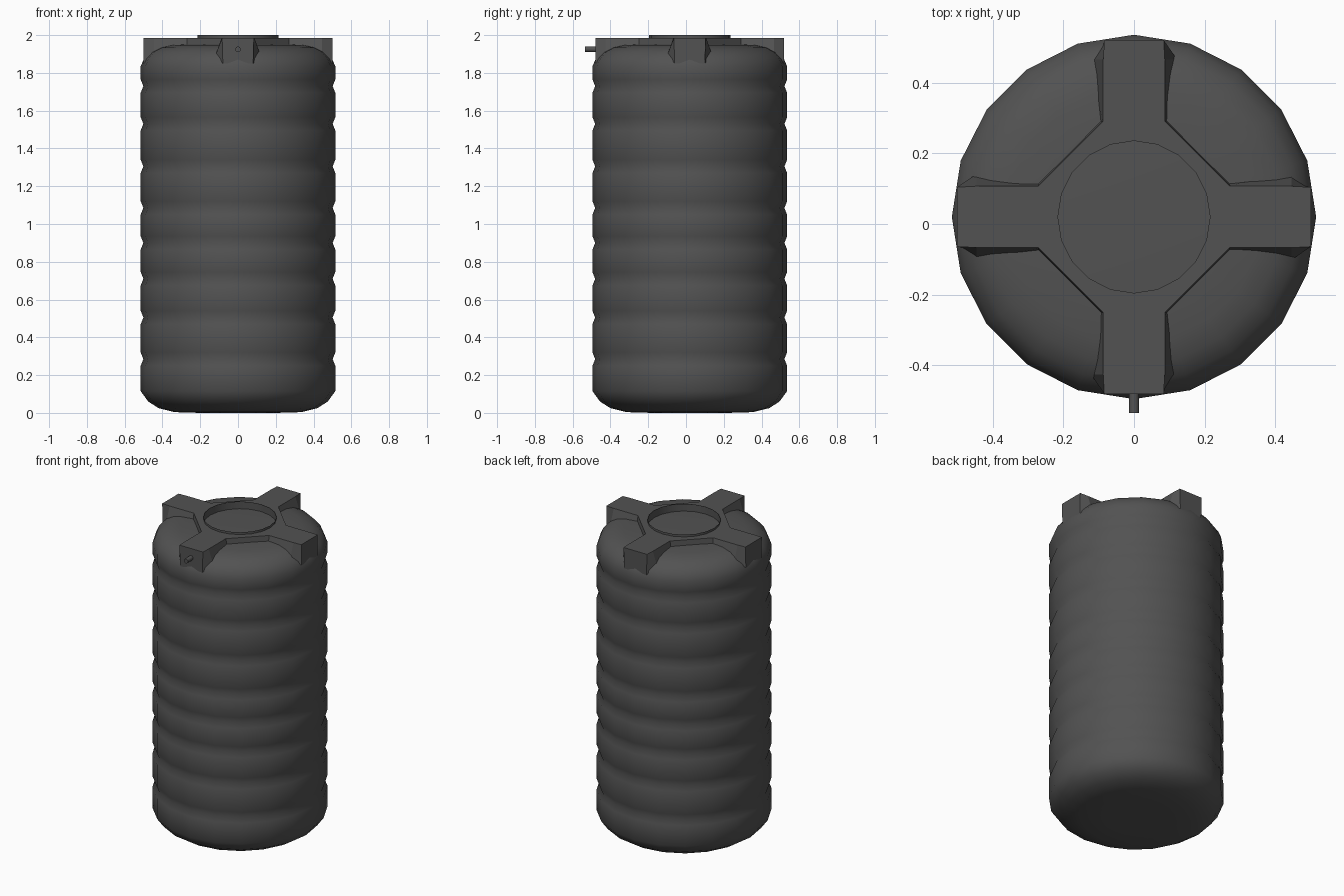
import bpy, bmesh, math

if "Cube" in bpy.data.objects:
    bpy.data.objects.remove(bpy.data.objects["Cube"])

CY = 0.02      # tank axis sits slightly behind the origin, the outlet sticks out in front
SIDES = 20

mat = bpy.data.materials.new("dark grey plastic")
mat.diffuse_color = (0.085, 0.085, 0.085, 1)
mat.use_nodes = True
mat.node_tree.nodes["Principled BSDF"].inputs["Base Color"].default_value = mat.diffuse_color


def finish(name, bm, angle):
    bmesh.ops.recalc_face_normals(bm, faces=bm.faces)
    me = bpy.data.meshes.new(name)
    bm.to_mesh(me)
    bm.free()
    ob = bpy.data.objects.new(name, me)
    bpy.context.collection.objects.link(ob)
    me.materials.append(mat)
    ob.location.y = CY
    bpy.ops.object.select_all(action='DESELECT')
    ob.select_set(True)
    bpy.context.view_layer.objects.active = ob
    bpy.ops.object.shade_smooth_by_angle(angle=math.radians(angle))
    return ob


def skin(bm, rings, closed=True):
    """Join successive rings of points with quads."""
    loops = [[bm.verts.new(p) for p in ring] for ring in rings]
    n = len(loops[0])
    for a, b in zip(loops, loops[1:]):
        for i in range(n if closed else n - 1):
            j = (i + 1) % n
            bm.faces.new((a[i], a[j], b[j], b[i]))
    return loops


def circle(r, z):
    return [(r * math.cos(2 * math.pi * i / SIDES),
             r * math.sin(2 * math.pi * i / SIDES), z) for i in range(SIDES)]


# ribbed tank body: rounded base, grooved wall, shallow domed top
profile = [(0.2, 0), (0.335, 0.004), (0.42, 0.025), (0.475, 0.06), (0.515, 0.115)]
for g in (0.285, 0.505, 0.71, 0.90, 1.085, 1.305, 1.53, 1.73):
    profile += [(0.515, g - 0.035), (0.501, g), (0.515, g + 0.035)]
profile += [(0.515, 1.835), (0.498, 1.875), (0.468, 1.91), (0.42, 1.934),
            (0.36, 1.947), (0.25, 1.952), (0.1, 1.956)]
bm = bmesh.new()
loops = skin(bm, [circle(r, z) for r, z in profile])
bm.faces.new(loops[0])
bm.faces.new(loops[-1])
finish("tank_body", bm, 50)

# eight-sided deck around the opening
TOP = 1.985
deck = []
for i in range(SIDES):
    a = 2 * math.pi * i / SIDES
    c, s = math.cos(a), math.sin(a)
    r = min(0.27 / max(abs(c), abs(s)), 0.3577 / (abs(c) + abs(s)))
    deck.append((r * c, r * s))
bm = bmesh.new()
skin(bm, [circle(0.215, TOP), [(x, y, TOP) for x, y in deck],
          [(x * 1.02, y * 1.02, 1.94) for x, y in deck]])
finish("top_deck", bm, 30)

# thin upright rim of the opening
bm = bmesh.new()
skin(bm, [circle(0.215, 1.94), circle(0.215, 2.0)])
finish("opening_rim", bm, 30)

# four tapered arms with chamfered ends
# each section: distance from axis, top half width, foot half width, foot height
sections = [(0.26, 0.087, 0.095, 1.935), (0.445, 0.087, 0.122, 1.885),
            (0.50, 0.084, 0.08, 1.85)]
for k, name in enumerate(("right_arm", "back_arm", "left_arm", "front_arm")):
    bm = bmesh.new()
    loops = skin(bm, [[(d, -f, z), (d, -w, TOP), (d, w, TOP), (d, f, z)]
                      for d, w, f, z in sections], closed=False)
    bm.faces.new(loops[-1])
    arm = finish(name, bm, 15)
    arm.rotation_euler.z = k * math.pi / 2

# small outlet pipe on the front arm
bpy.ops.mesh.primitive_cylinder_add(vertices=10, radius=0.015, depth=0.075,
                                    location=(0, -0.4975, 1.925),
                                    rotation=(math.pi / 2, 0, 0))
pipe = bpy.context.object
pipe.name = "outlet_pipe"
pipe.data.materials.append(mat)
bpy.ops.object.shade_smooth_by_angle(angle=math.radians(40))
